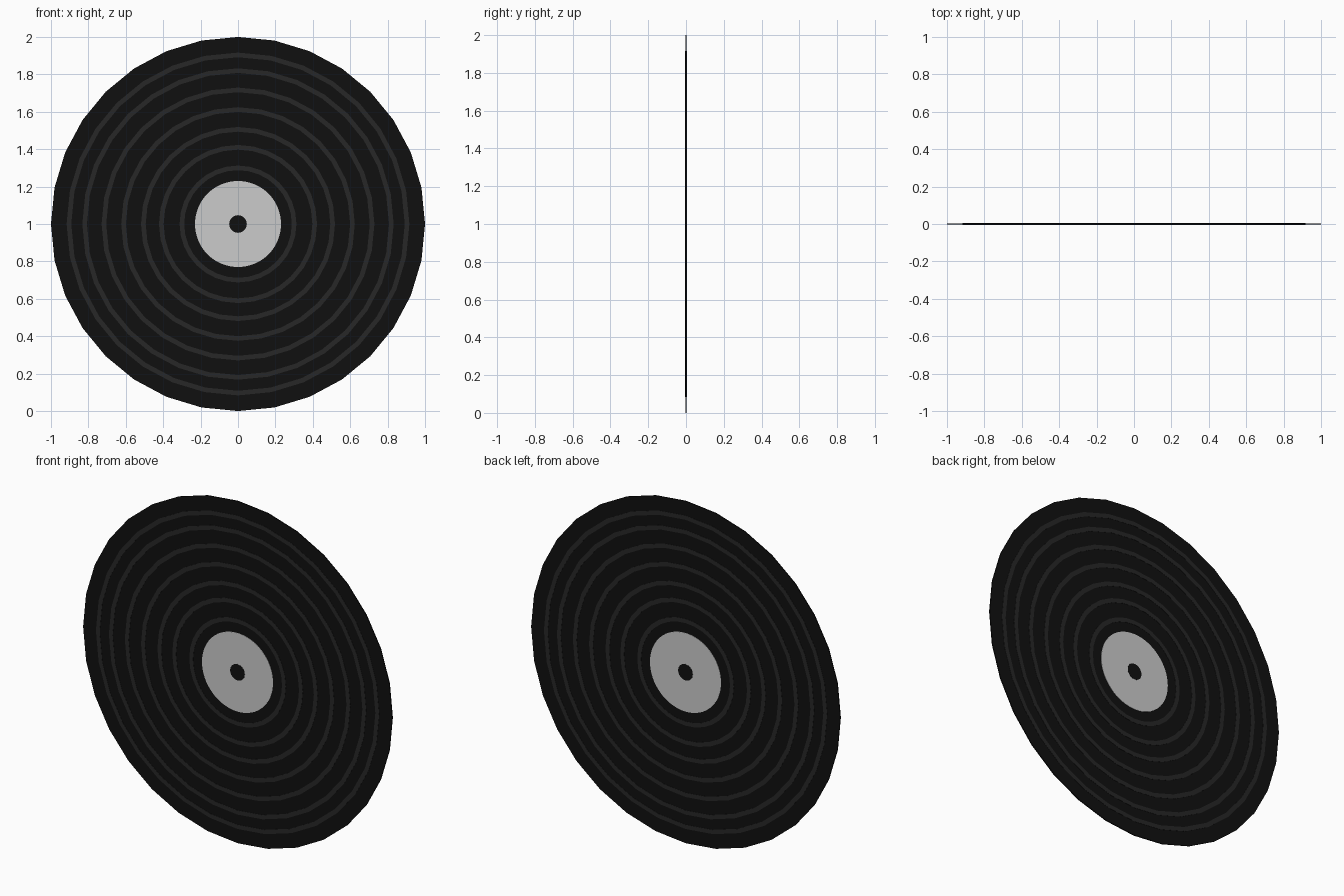
import bpy, bmesh
from math import sin, cos, pi

if "Cube" in bpy.data.objects:
    bpy.data.objects.remove(bpy.data.objects["Cube"])

def material(name, v):
    m = bpy.data.materials.new(name)
    m.diffuse_color = (v, v, v, 1)
    m.use_nodes = True
    m.node_tree.nodes["Principled BSDF"].inputs["Base Color"].default_value = m.diffuse_color
    return m

black = material("black_vinyl", 0.005)
charcoal = material("groove_charcoal", 0.02)

def finish(bm, name, mat):
    bmesh.ops.recalc_face_normals(bm, faces=bm.faces)
    me = bpy.data.meshes.new(name)
    bm.to_mesh(me)
    bm.free()
    ob = bpy.data.objects.new(name, me)
    ob.location.z = 1
    if mat:
        me.materials.append(mat)
    bpy.context.collection.objects.link(ob)

def loop(bm, r, y, n):
    return [bm.verts.new((r * sin(2 * pi * i / n), y, r * cos(2 * pi * i / n)))
            for i in range(n)]

def disc(name, r, half, n, mat):
    bm = bmesh.new()
    a, b = loop(bm, r, -half, n), loop(bm, r, half, n)
    bm.faces.new(a)
    bm.faces.new(b)
    for i in range(n):
        j = (i + 1) % n
        bm.faces.new((a[i], a[j], b[j], b[i]))
    finish(bm, name, mat)

def ring(name, r, width, half, n, mat):
    bm = bmesh.new()
    ls = [loop(bm, r + s * width / 2, y, n)
          for s, y in ((-1, -half), (1, -half), (1, half), (-1, half))]
    for k in range(4):
        a, b = ls[k], ls[(k + 1) % 4]
        for i in range(n):
            j = (i + 1) % n
            bm.faces.new((a[i], a[j], b[j], b[i]))
    finish(bm, name, mat)

# Record body
disc("record_disc", 1.0, 0.003, 32, black)

# Groove bands, raised slightly on both sides
for k, r in enumerate((0.30, 0.41, 0.506, 0.612, 0.717, 0.82, 0.904)):
    ring(f"groove_band_{k + 1}", r, 0.025, 0.0042, 32, charcoal)

# Centre label and spindle dot
disc("centre_label", 0.23, 0.0045, 64, None)
disc("spindle_dot", 0.047, 0.0055, 32, black)
